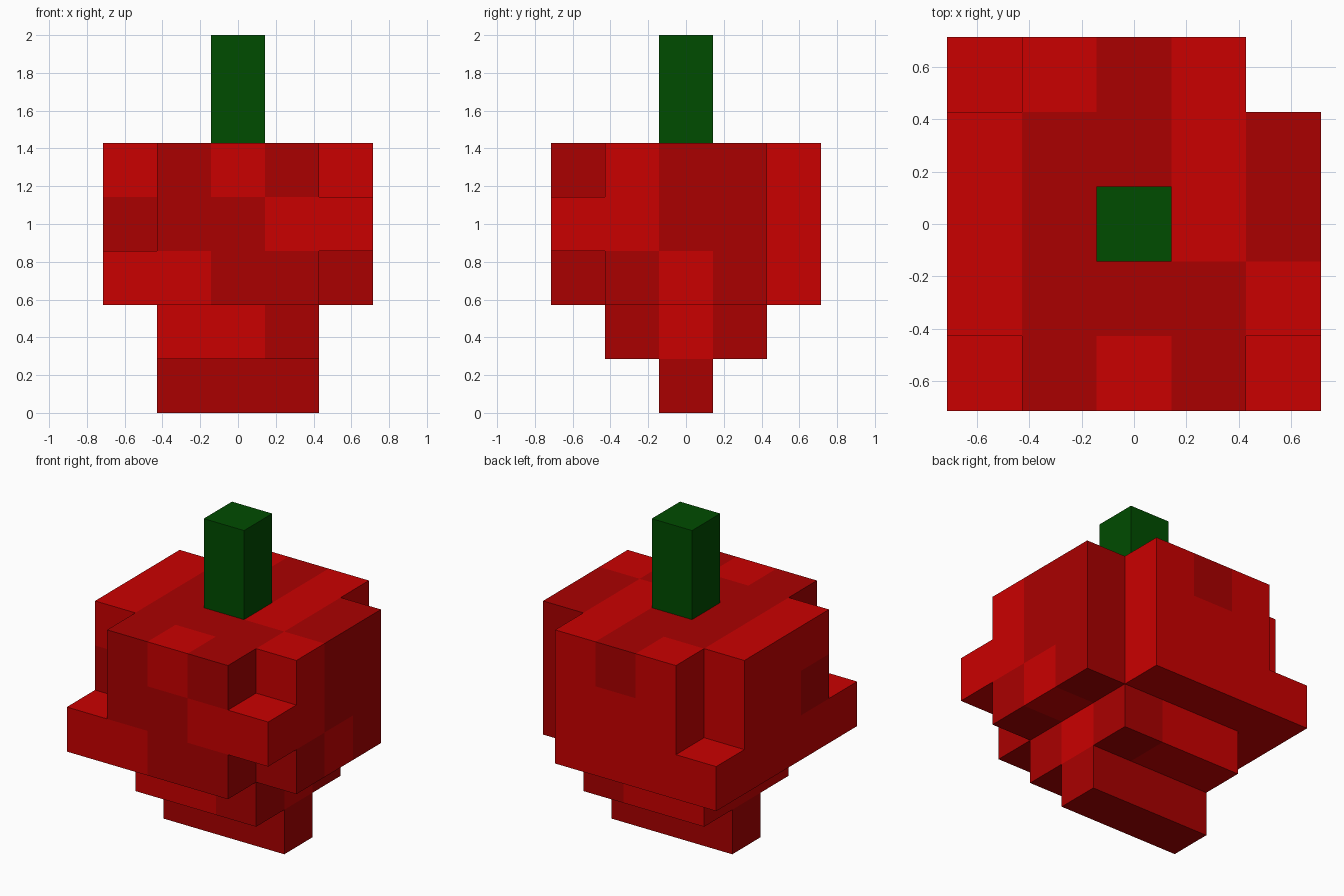
import bpy
import bmesh
from mathutils import Matrix, Vector

cube = bpy.data.objects.get("Cube")
if cube:
    bpy.data.objects.remove(cube, do_unlink=True)

U = 2 / 7  # edge of one block; the model is seven blocks tall


def make_material(name, rgb):
    mat = bpy.data.materials.new(name)
    mat.use_nodes = True
    color = (*rgb, 1.0)
    mat.diffuse_color = color
    mat.node_tree.nodes["Principled BSDF"].inputs["Base Color"].default_value = color
    return mat


# Colour letters used in the layer plans
PALETTE = {
    "L": make_material("bright_red", (0.59, 0.0, 0.0)),
    "D": make_material("deep_red", (0.40, 0.0, 0.0)),
    "G": make_material("stem_green", (0.0, 0.072, 0.0)),
}
LETTERS = list(PALETTE)

# Each part: lowest level and its layer plans from bottom to top.
# Plan rows run from back to front, letters from -x to +x, dots are empty.
PARTS = {
    "bottom_tip": (0, ["DDD"]),
    "lower_body": (1, ["LLD LLL LLD"]),
    "main_body": (2, [
        "LLLL. LLLLD LLLLL LLLLD LLDD.",
        ".LLL. LLLLD LLLLD DLLLL .DDLL",
        ".LDL. LDDLD LDDLD LDDDL .DLD.",
    ]),
    "stem": (5, ["G", "G"]),
}


def read_cells(base, layers):
    """Turn layer plans into {(x, y, z): letter}, centred on x = y = 0."""
    cells = {}
    for level, plan in enumerate(layers):
        rows = plan.split()
        for r, row in enumerate(rows):
            for c, letter in enumerate(row):
                if letter != ".":
                    cells[c - len(row) // 2, len(rows) // 2 - r, base + level] = letter
    return cells


parts = {name: read_cells(*spec) for name, spec in PARTS.items()}
occupied = set().union(*parts.values())


def build_part(name, cells):
    """Join the blocks of a part, keeping only the exposed faces."""
    bm = bmesh.new()
    for cell, letter in cells.items():
        centre = Vector(cell) + Vector((0, 0, 0.5))
        verts = bmesh.ops.create_cube(bm, size=1, matrix=Matrix.Translation(centre))["verts"]
        hidden = []
        for face in {f for v in verts for f in v.link_faces}:
            face.normal_update()
            if tuple(a + round(b) for a, b in zip(cell, face.normal)) in occupied:
                hidden.append(face)
            else:
                face.material_index = LETTERS.index(letter)
        bmesh.ops.delete(bm, geom=hidden, context="FACES")
    bmesh.ops.remove_doubles(bm, verts=bm.verts[:], dist=0.001)
    bmesh.ops.scale(bm, vec=(U, U, U), verts=bm.verts[:])
    mesh = bpy.data.meshes.new(name)
    for mat in PALETTE.values():
        mesh.materials.append(mat)
    bm.to_mesh(mesh)
    bm.free()
    bpy.context.collection.objects.link(bpy.data.objects.new(name, mesh))


for part_name, part_cells in parts.items():
    build_part(part_name, part_cells)
